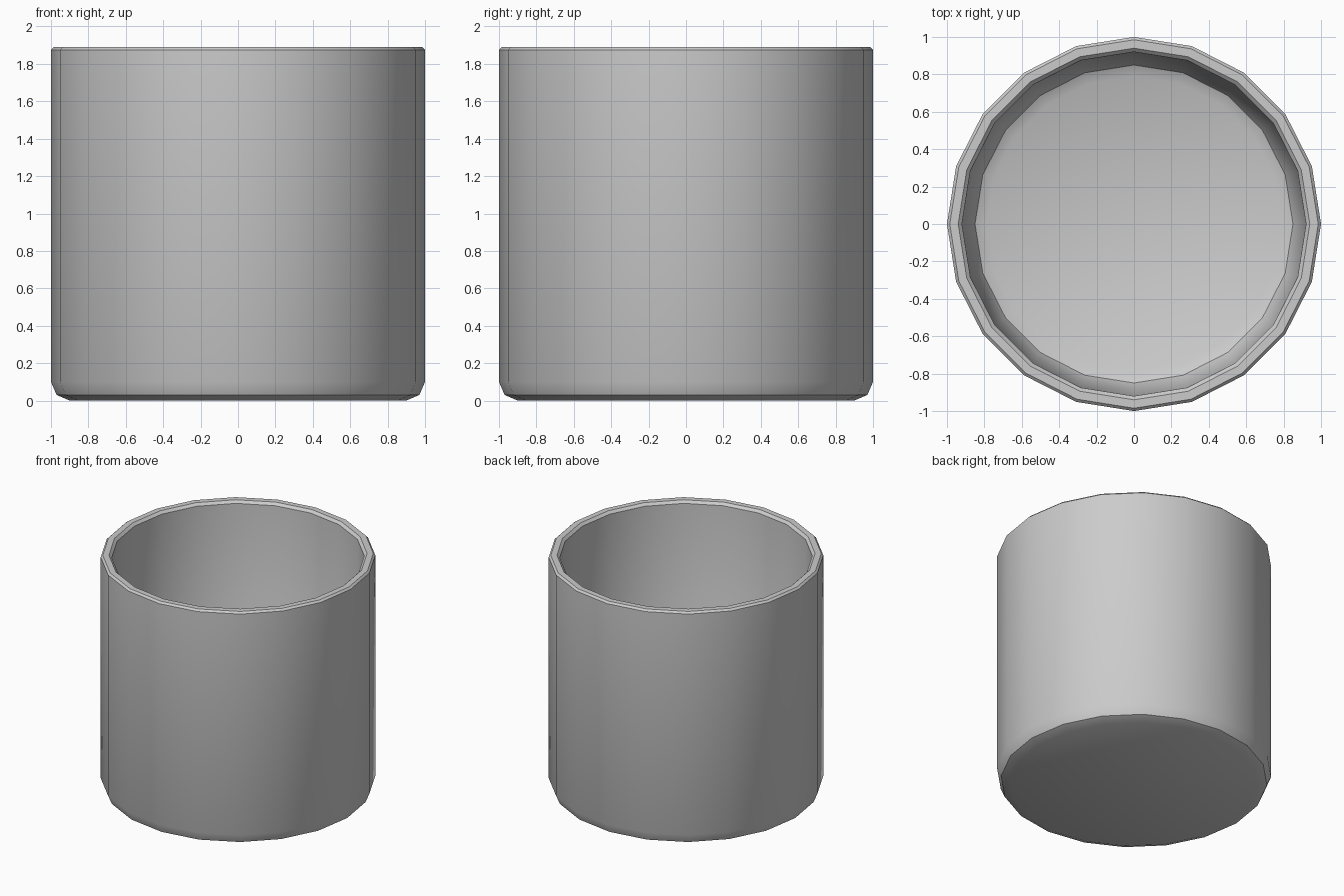
import bpy, bmesh, math

if "Cube" in bpy.data.objects:
    bpy.data.objects.remove(bpy.data.objects["Cube"])

SIDES = 20

# Cup cross-section (radius, height): underside, outer wall, rim, inner wall, floor
profile = [
    (0.90, 0.0), (0.97, 0.03), (1.0, 0.10),
    (1.0, 1.875), (0.985, 1.89),
    (0.94, 1.89), (0.92, 1.87),
    (0.885, 0.19), (0.85, 0.12), (0.79, 0.09),
]

bm = bmesh.new()
rings = []
for r, z in profile:
    rings.append([bm.verts.new((r * math.cos(2 * math.pi * i / SIDES),
                                r * math.sin(2 * math.pi * i / SIDES), z))
                  for i in range(SIDES)])

# Walls between neighbouring rings
for a, b in zip(rings, rings[1:]):
    for i in range(SIDES):
        j = (i + 1) % SIDES
        bm.faces.new((a[i], a[j], b[j], b[i]))

# Underside and inner floor
bm.faces.new(rings[0][::-1])
bm.faces.new(rings[-1])
bmesh.ops.recalc_face_normals(bm, faces=bm.faces)

mesh = bpy.data.meshes.new("cup")
bm.to_mesh(mesh)
bm.free()
cup = bpy.data.objects.new("cup", mesh)
bpy.context.collection.objects.link(cup)
bpy.context.view_layer.objects.active = cup
cup.select_set(True)
bpy.ops.object.shade_smooth_by_angle(angle=math.radians(35))
